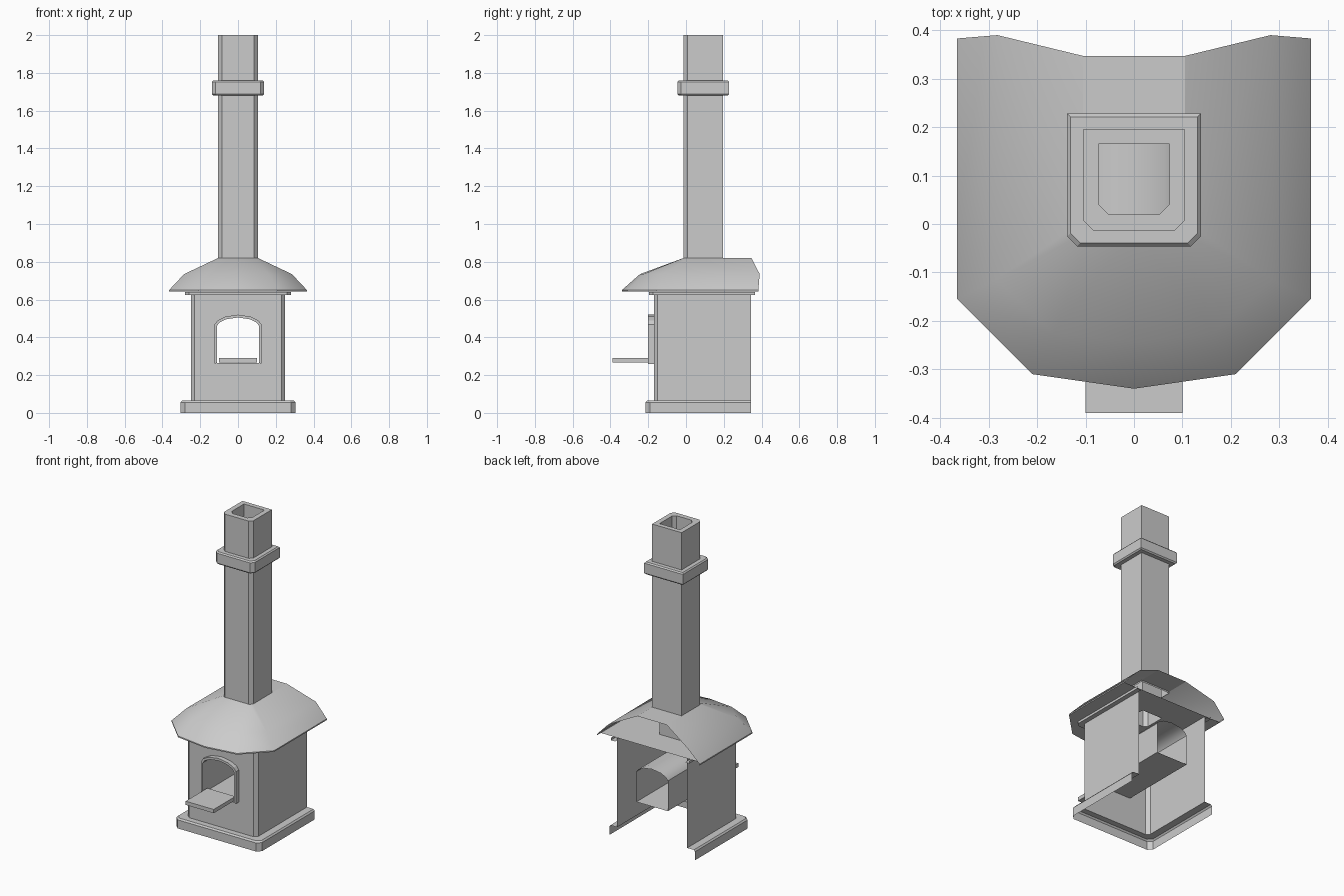
import bpy, bmesh, math

if "Cube" in bpy.data.objects:
    bpy.data.objects.remove(bpy.data.objects["Cube"])


def build(name, faces):
    """Mesh from right-half polygons, mirrored across x = 0."""
    bm = bmesh.new()
    for f in faces:
        bm.faces.new([bm.verts.new(p) for p in f])
    geom = bm.verts[:] + bm.edges[:] + bm.faces[:]
    dup = bmesh.ops.duplicate(bm, geom=geom)["geom"]
    for v in dup:
        if isinstance(v, bmesh.types.BMVert):
            v.co.x *= -1
    bmesh.ops.reverse_faces(bm, faces=[g for g in dup if isinstance(g, bmesh.types.BMFace)])
    bmesh.ops.remove_doubles(bm, verts=bm.verts[:], dist=0.0005)
    bmesh.ops.recalc_face_normals(bm, faces=bm.faces[:])
    mesh = bpy.data.meshes.new(name)
    bm.to_mesh(mesh)
    bm.free()
    ob = bpy.data.objects.new(name, mesh)
    bpy.context.collection.objects.link(ob)
    return ob


def strip(rows):
    """Quads between successive rows of points."""
    return [[a[i], a[i + 1], b[i + 1], b[i]]
            for a, b in zip(rows, rows[1:]) for i in range(len(a) - 1)]


def plan(w, front, back, c, z, closed=False):
    """Right half of a rectangular footprint with a chamfered front corner."""
    pts = [(w, back, z), (w, front + c, z), (w - c, front, z), (0, front, z)]
    return ([(0, back, z)] if closed else []) + pts


def arch(w, bottom, spring, top, y):
    """Right half of a low segmental arch, from foot to crown."""
    h = top - spring
    return [(w, y, bottom), (w, y, spring), (w * 0.87, y, spring + h * 0.42),
            (w * 0.55, y, spring + h * 0.8), (0, y, top)]


def smooth(ob):
    bpy.ops.object.select_all(action='DESELECT')
    ob.select_set(True)
    bpy.context.view_layer.objects.active = ob
    bpy.ops.object.shade_smooth_by_angle(angle=math.radians(35))


BACK, FRONT = 0.345, -0.17
opening = (0.112, 0.265, 0.46, 0.505)

# Plinth, open at the back and underneath
build("plinth", strip([plan(0.305, -0.215, BACK, 0.025, 0),
                       plan(0.305, -0.215, BACK, 0.025, 0.055),
                       plan(0.297, -0.207, BACK, 0.024, 0.065),
                       plan(0.25, FRONT, BACK, 0.02, 0.065)]))

# Body walls: sides with chamfers, and a front face cut by the arch
low, high = (plan(0.25, FRONT, BACK, 0.02, z) for z in (0.065, 0.64))
front_face = ([(0, FRONT, 0.065), (0.23, FRONT, 0.065), (0.23, FRONT, 0.64), (0, FRONT, 0.64)]
              + arch(*opening, FRONT)[::-1] + [(0, FRONT, 0.265)])
build("body_walls", strip([low[:3], high[:3]]) + [front_face])

# Firebox tunnel running through to the back
tunnel = [[(0, y, 0.265)] + arch(*opening, y) for y in (-0.2, BACK)]
smooth(build("firebox_tunnel", strip(tunnel)))

# Raised trim around the opening
rim = (0.125, 0.26, 0.467, 0.52)
trim = [arch(*rim, FRONT), arch(*rim, -0.2), arch(*opening, -0.2)]
build("opening_trim", strip(trim))

# Shelf in front of the opening
bpy.ops.mesh.primitive_cube_add(size=1, location=(0, -0.28, 0.278))
shelf = bpy.context.object
shelf.name = "hearth_shelf"
shelf.scale = (0.2, 0.22, 0.024)

# Cornice under the eaves
build("cornice", strip([plan(0.25, FRONT, 0.365, 0.02, 0.625),
                        plan(0.28, -0.195, 0.365, 0.02, 0.625),
                        plan(0.28, -0.195, 0.365, 0.02, 0.64)]))

# Hood roof with two slopes and a flat ridge
eave = [(0.365, 0.383), (0.365, -0.155), (0.21, -0.31), (0, -0.34)]
knee = [(0.282, 0.39), (0.285, -0.115), (0.165, -0.225), (0, -0.243)]
ridge = [(0.105, 0.347), (0.105, 0.005), (0.09, -0.013), (0, -0.013)]
rows = [[(x, y, z) for x, y in ring] for ring, z in
        ((eave, 0.642), (eave, 0.65), (knee, 0.735), (ridge, 0.82))]
cap = [(0, 0.347, 0.82), (0.105, 0.347, 0.82), (0.105, 0.19, 0.82), (0, 0.19, 0.82)]
smooth(build("hood_roof", strip(rows) + [cap]))

# Soffit closing the roof, with a hole for the flue
flue = (0.073, 0.02, 0.165, 0.02)
soffit = ([(x, min(y, 0.346), 0.642) for x, y in eave[::-1]]
          + [(0, 0.346, 0.642)] + plan(*flue, 0.642, True))
build("roof_soffit", [soffit])

# Chimney shaft with a hollow flue
shaft = (0.105, -0.013, 0.195, 0.02)
build("chimney", strip([plan(*shaft, 0.81, True), plan(*shaft, 2.0, True),
                        plan(*flue, 2.0, True), plan(*flue, 0.642, True)]))

# Collar near the top of the chimney
collar = [(0, 1.68), (0.026, 1.68), (0.033, 1.688), (0.033, 1.752), (0.026, 1.76), (0, 1.76)]
build("chimney_collar", strip([plan(0.105 + o, -0.013 - o, 0.195 + o, 0.02, z, True)
                               for o, z in collar]))
